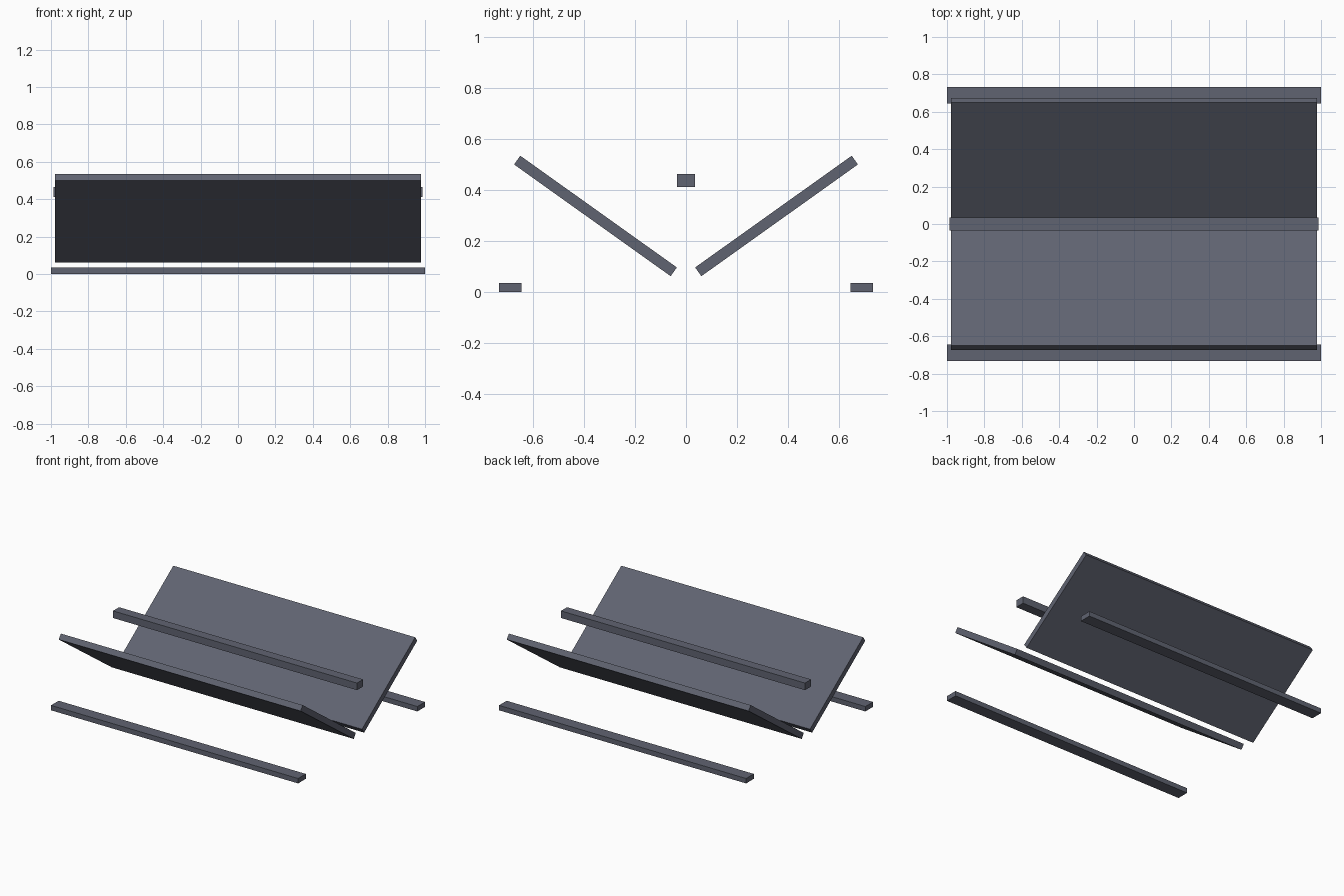
import bpy
from math import atan2, hypot

if "Cube" in bpy.data.objects:
    bpy.data.objects.remove(bpy.data.objects["Cube"])

# Dark slate colour shared by all parts
slate = bpy.data.materials.new("slate")
slate.diffuse_color = (0.117, 0.126, 0.165, 1)
slate.use_nodes = True
slate.node_tree.nodes["Principled BSDF"].inputs["Base Color"].default_value = slate.diffuse_color


def box(name, size, centre, tilt=0.0):
    bpy.ops.mesh.primitive_cube_add(size=1, location=centre, rotation=(tilt, 0, 0))
    ob = bpy.context.object
    ob.name = name
    ob.scale = size
    bpy.ops.object.transform_apply(location=False, rotation=False, scale=True)
    ob.data.materials.append(slate)
    return ob


# Central beam running above the valley
box("centre_beam", (1.974, 0.07, 0.052), (0, 0, 0.438))

# Mirrored tilted panels and ground rails
dy, dz = 0.614, 0.438
for side, label in ((-1, "front"), (1, "back")):
    box(label + "_panel", (1.957, hypot(dy, dz), 0.042),
        (0, side * 0.355, 0.299), side * atan2(dz, dy))
    box(label + "_rail", (2.0, 0.088, 0.036), (0, side * 0.689, 0.018))
